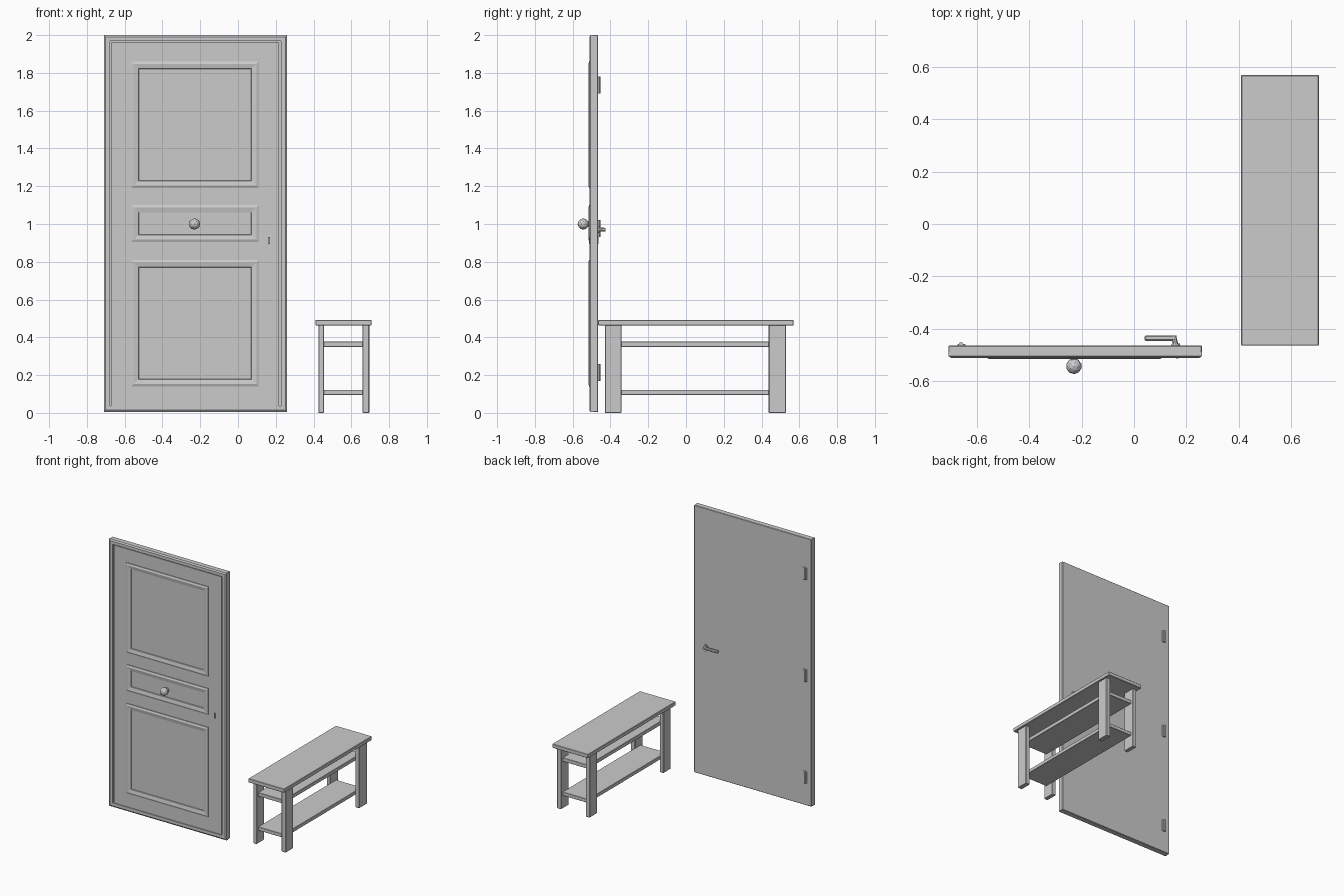
import bpy, bmesh
from mathutils import Matrix, Vector

cube = bpy.data.objects.get("Cube")
if cube:
    bpy.data.objects.remove(cube)

grey = bpy.data.materials.new("plain grey")
grey.use_nodes = True
grey.diffuse_color = (0.6, 0.6, 0.6, 1)
grey.node_tree.nodes["Principled BSDF"].inputs["Base Color"].default_value = grey.diffuse_color


def finish(name, bm):
    bmesh.ops.recalc_face_normals(bm, faces=bm.faces)
    mesh = bpy.data.meshes.new(name)
    bm.to_mesh(mesh)
    bm.free()
    mesh.materials.append(grey)
    obj = bpy.data.objects.new(name, mesh)
    bpy.context.collection.objects.link(obj)
    return obj


def box(name, x, y, z, bevel=0.0):
    bm = bmesh.new()
    lo, hi = Vector((x[0], y[0], z[0])), Vector((x[1], y[1], z[1]))
    mat = Matrix.Translation((lo + hi) / 2) @ Matrix.Diagonal((*(hi - lo), 1))
    bmesh.ops.create_cube(bm, size=1, matrix=mat)
    if bevel:
        bmesh.ops.bevel(bm, geom=bm.edges[:], offset=bevel, segments=1, affect='EDGES')
    return finish(name, bm)


def rod(name, start, end, radius, tip, sides=10):
    start, end = Vector(start), Vector(end)
    axis = end - start
    turn = axis.to_track_quat('Z', 'Y').to_matrix().to_4x4()
    bm = bmesh.new()
    bmesh.ops.create_cone(bm, cap_ends=True, segments=sides, radius1=radius, radius2=tip,
                          depth=axis.length, matrix=Matrix.Translation((start + end) / 2) @ turn)
    return finish(name, bm)


def moulding(name, x, z, width, profile):
    """Rectangular ring; profile lists (fraction of width inward, y)."""
    bm = bmesh.new()
    rings = []
    for inward, y in profile:
        d = inward * width
        rings.append([bm.verts.new(p) for p in (
            (x[0] + d, y, z[0] + d), (x[1] - d, y, z[0] + d),
            (x[1] - d, y, z[1] - d), (x[0] + d, y, z[1] - d))])
    for a, b in zip(rings, rings[1:] + rings[:1]):
        for i in range(4):
            j = (i + 1) % 4
            bm.faces.new((a[i], a[j], b[j], b[i]))
    return finish(name, bm)


# Door: slab, stepped border, then the leaf inside it
FACE = -0.506
box("door_slab", (-0.71, 0.26), (-0.498, -0.465), (0.005, 2.0), 0.003)
box("door_leaf", (-0.672, 0.218), (FACE, -0.49), (0.008, 1.962))
moulding("door_border", (-0.71, 0.26), (0.005, 2.0), 0.032,
         [(0, -0.49), (0, -0.505), (0.3, -0.512), (1, -0.512), (1, -0.49)])

# Raised mouldings around the three panels
for name, z in (("lower", (0.14, 0.81)), ("middle", (0.905, 1.10)), ("upper", (1.19, 1.86))):
    moulding(name + "_panel_moulding", (-0.565, 0.11), z, 0.042,
             [(0, -0.5), (0, -0.512), (0.3, -0.517), (0.9, -0.512), (1, -0.5)])

# Front knob, faceted, on a short neck
rod("knob_neck", (-0.23, -0.5, 1.0), (-0.23, -0.535, 1.0), 0.016, 0.013)
bm = bmesh.new()
bmesh.ops.create_icosphere(bm, subdivisions=2, radius=0.03,
                           matrix=Matrix.Translation((-0.23, -0.544, 1.0)))
finish("door_knob", bm)

# Keyholes on both faces
box("front_keyhole", (0.16, 0.17), (-0.514, FACE + 0.002), (0.895, 0.93))
box("back_keyhole", (0.16, 0.17), (-0.467, -0.462), (0.895, 0.93))

# Back lever handle
rod("handle_rose", (0.16, -0.468, 0.97), (0.16, -0.458, 0.97), 0.018, 0.016)
rod("handle_stem", (0.16, -0.465, 0.97), (0.152, -0.428, 0.97), 0.011, 0.01)
box("handle_lever", (0.04, 0.163), (-0.447, -0.426), (0.961, 0.98), 0.005)

# Hinges on the back
for name, z in (("lower", 0.215), ("middle", 0.975), ("upper", 1.735)):
    box(name + "_hinge_plate", (-0.675, -0.645), (-0.467, -0.459), (z - 0.045, z + 0.045), 0.002)
    rod(name + "_hinge_pin", (-0.662, -0.46, z - 0.045), (-0.662, -0.46, z + 0.045), 0.008, 0.008, 8)

# Bench top and shelves
box("bench_top", (0.41, 0.707), (-0.465, 0.57), (0.463, 0.492), 0.003)
for name, z in (("lower", (0.095, 0.122)), ("upper", (0.35, 0.378))):
    box(name + "_shelf", (0.452, 0.665), (-0.41, 0.51), z, 0.002)

# Bench legs
for end, y in (("front", (-0.43, -0.342)), ("back", (0.438, 0.53))):
    for side, x in (("right", (0.425, 0.456)), ("left", (0.66, 0.695))):
        box(f"{end}_{side}_leg", x, y, (0.0, 0.465), 0.003)
